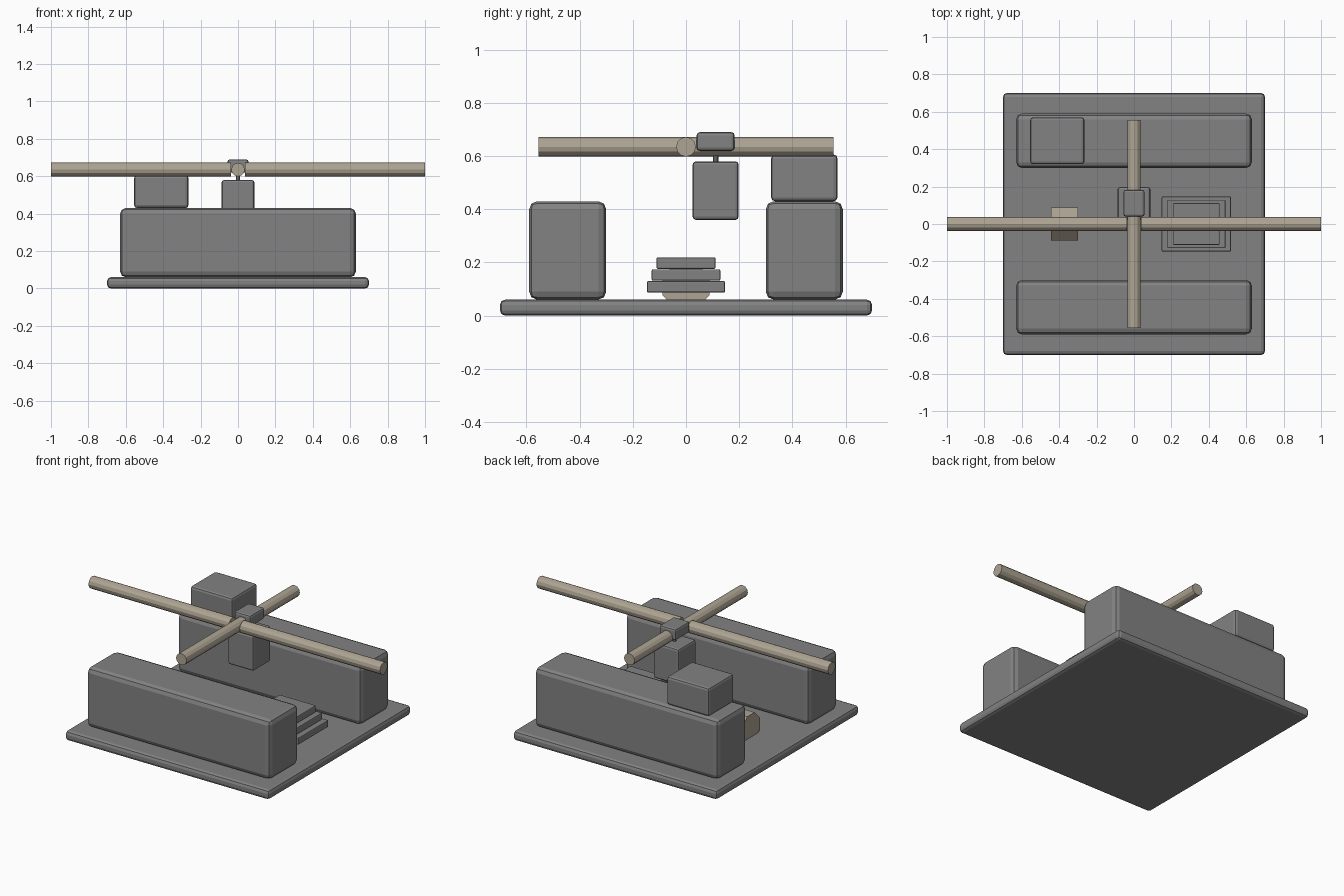
import bpy, bmesh, math
from mathutils import Matrix, Vector

if "Cube" in bpy.data.objects:
    bpy.data.objects.remove(bpy.data.objects["Cube"])


def material(name, rgb):
    m = bpy.data.materials.new(name)
    m.diffuse_color = (*rgb, 1)
    m.use_nodes = True
    m.node_tree.nodes["Principled BSDF"].inputs["Base Color"].default_value = m.diffuse_color
    return m


STONE = material("stone_grey", (0.225, 0.225, 0.225))
WOOD = material("weathered_wood", (0.42, 0.37, 0.29))


def finish(bm, name, mat):
    bmesh.ops.recalc_face_normals(bm, faces=bm.faces)
    mesh = bpy.data.meshes.new(name)
    bm.to_mesh(mesh)
    bm.free()
    mesh.materials.append(mat)
    ob = bpy.data.objects.new(name, mesh)
    bpy.context.collection.objects.link(ob)
    return ob


def block(name, lo, hi, bevel):
    """Bevelled box between two corners."""
    lo, hi = Vector(lo), Vector(hi)
    bm = bmesh.new()
    bmesh.ops.create_cube(bm, size=1, matrix=Matrix.Translation((lo + hi) / 2)
                          @ Matrix.Diagonal((*(hi - lo), 1)))
    bmesh.ops.bevel(bm, geom=bm.edges[:], offset=bevel, segments=2,
                    profile=0.5, affect='EDGES')
    return finish(bm, name, STONE)


def rod(name, a, b, radius, sides, mat, spin=0.0):
    """Flat-sided cylinder from point a to point b."""
    a, b = Vector(a), Vector(b)
    d = b - a
    bm = bmesh.new()
    bmesh.ops.create_cone(
        bm, cap_ends=True, segments=sides, radius1=radius, radius2=radius, depth=d.length,
        matrix=Matrix.Translation((a + b) / 2)
        @ d.to_track_quat('Z', 'Y').to_matrix().to_4x4() @ Matrix.Rotation(spin, 4, 'Z'))
    return finish(bm, name, mat)


# Floor slab and the two long walls
block("floor_slab", (-0.7, -0.7, 0), (0.7, 0.7, 0.06), 0.02)
block("front_wall", (-0.63, -0.59, 0.06), (0.63, -0.30, 0.43), 0.03)
block("back_wall", (-0.63, 0.30, 0.06), (0.63, 0.59, 0.43), 0.03)

# Cut stone on the back wall
block("wall_stone", (-0.555, 0.32, 0.43), (-0.265, 0.57, 0.606), 0.015)

# Crossed beams: the long one is split around the cross beam
Z = 0.635
for side, sx in (("left", -1), ("right", 1)):
    rod(side + "_long_beam", (sx * 0.037, 0, Z), (sx, 0, Z), 0.037, 12, WOOD)
rod("cross_beam", (0, -0.555, Z), (0, 0.555, Z), 0.036, 12, WOOD)

# Hoist carriage, rope and hanging stone
block("hoist_carriage", (-0.056, 0.04, 0.62), (0.056, 0.183, 0.69), 0.012)
rod("hoist_rope", (0, 0.112, 0.57), (0, 0.112, 0.63), 0.01, 8, STONE)
block("hanging_stone", (-0.087, 0.025, 0.36), (0.087, 0.198, 0.58), 0.012)

# Stepped stack of slabs
for i, (hx, hy) in enumerate(((0.185, 0.147), (0.155, 0.129), (0.125, 0.111))):
    z = 0.087 + i * 0.0445
    block(f"stack_slab_{i + 1}", (0.333 - hx, -hy, z), (0.333 + hx, hy, z + 0.0425), 0.005)

# Eight-sided timber drum set into the floor
rod("timber_drum", (-0.445, 0, 0.112), (-0.30, 0, 0.112), 0.095, 8, WOOD, math.pi / 8)
